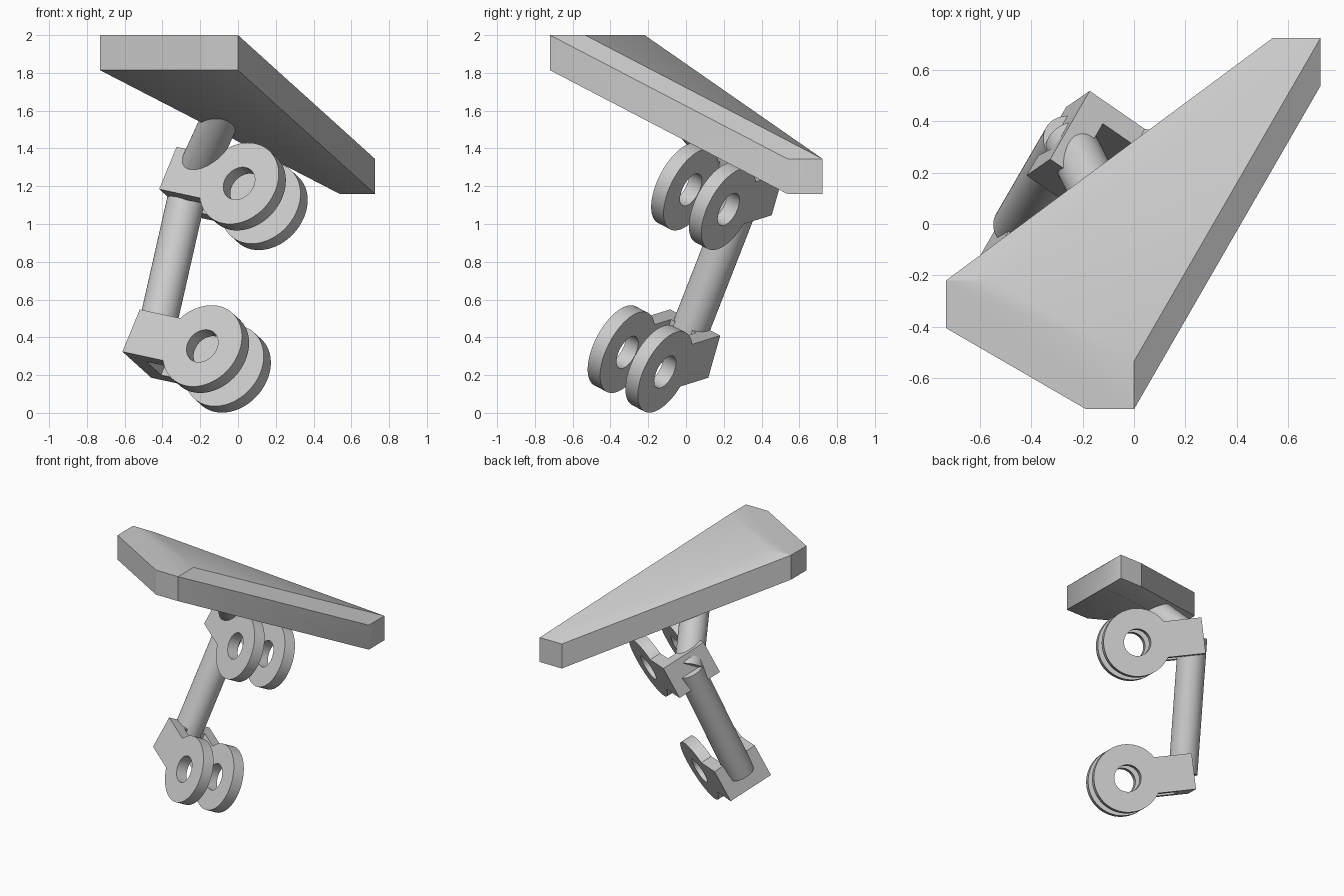
import bpy, bmesh, math
from mathutils import Vector, Matrix

cube = bpy.data.objects.get("Cube")
if cube:
    bpy.data.objects.remove(cube)

grey = bpy.data.materials.new("light_grey")
grey.use_nodes = True
colour = (0.6, 0.6, 0.6, 1)
grey.diffuse_color = colour
grey.node_tree.nodes["Principled BSDF"].inputs["Base Color"].default_value = colour


def select(obj):
    bpy.ops.object.select_all(action='DESELECT')
    obj.select_set(True)
    bpy.context.view_layer.objects.active = obj


def add_object(name, data, matrix=None):
    obj = bpy.data.objects.new(name, data)
    bpy.context.scene.collection.objects.link(obj)
    if matrix:
        obj.matrix_world = matrix
    return obj


def finish(obj):
    obj.data.materials.clear()
    obj.data.materials.append(grey)
    select(obj)
    bpy.ops.object.shade_smooth_by_angle()


def mesh_from(name, bm):
    bmesh.ops.recalc_face_normals(bm, faces=bm.faces)
    mesh = bpy.data.meshes.new(name)
    bm.to_mesh(mesh)
    bm.free()
    return mesh


def rod(name, start, end, radius):
    bm = bmesh.new()
    bmesh.ops.create_cone(bm, cap_ends=True, segments=64, radius1=radius,
                          radius2=radius, depth=(end - start).length)
    turn = (end - start).to_track_quat('Z', 'Y').to_matrix().to_4x4()
    obj = add_object(name, mesh_from(name, bm),
                     Matrix.Translation((start + end) / 2) @ turn)
    finish(obj)


# Plate: hull around three equal corner cubes
corners = [Vector((-0.637, -0.312, 1.907)), Vector((-0.093, -0.627, 1.907)),
           Vector((0.632, 0.63, 1.252))]
bm = bmesh.new()
for c in corners:
    bmesh.ops.create_cube(bm, size=0.186, matrix=Matrix.Translation(c))
bmesh.ops.delete(bm, geom=bm.faces[:], context='FACES_ONLY')
hull = bmesh.ops.convex_hull(bm, input=bm.verts[:])
loose = {v for v in bm.verts if not v.link_faces}
bmesh.ops.delete(bm, geom=list(loose), context='VERTS')
wires = [e for e in bm.edges if not e.link_faces]
bmesh.ops.delete(bm, geom=wires, context='EDGES')
plate = add_object("plate", mesh_from("plate", bm))
finish(plate)

# Directions shared by the linkage: across, along the hinge pin, up the rod
across = (corners[1] - corners[0]).normalized()
pin = (corners[2] - corners[1]).normalized()
up = across.cross(pin).normalized()
tilt = math.radians(11)
arm = -across * math.cos(tilt) + up * math.sin(tilt)
rise = across * math.sin(tilt) + up * math.cos(tilt)

# Clevis dimensions
R, HOLE, HALF, REACH = 0.236, 0.094, 0.125, 0.465
WIDTH, GAP, SLOT_END = 0.336, 0.17, 0.355
upper = Vector((0.082, 0.093, 1.146))
lower = upper - up * 0.944


def clevis_mesh():
    # Ring and arm outline with a pin hole, extruded to full width
    a = math.asin(HALF / R)
    steps = 64
    angles = [a + (2 * math.pi - 2 * a) * i / steps for i in range(steps + 1)]
    outline = [(R * math.cos(t), R * math.sin(t)) for t in angles]
    outline += [(REACH, -HALF), (REACH, HALF)]
    hole = [(HOLE * math.cos(t), HOLE * math.sin(t))
            for t in (2 * math.pi * i / 48 for i in range(48))]
    curve = bpy.data.curves.new("clevis_profile", 'CURVE')
    curve.dimensions = '2D'
    curve.fill_mode = 'BOTH'
    curve.extrude = WIDTH / 2
    for points in (outline, hole):
        s = curve.splines.new('POLY')
        s.points.add(len(points) - 1)
        for p, (x, y) in zip(s.points, points):
            p.co = (x, y, 0, 1)
        s.use_cyclic_u = True
    body = add_object("clevis_body", curve)
    select(body)
    bpy.ops.object.convert(target='MESH')
    body = bpy.context.view_layer.objects.active
    bm = bmesh.new()
    bm.from_mesh(body.data)
    bmesh.ops.remove_doubles(bm, verts=bm.verts, dist=0.0001)
    bmesh.ops.recalc_face_normals(bm, faces=bm.faces)
    bm.to_mesh(body.data)
    bm.free()
    # Slot that splits the body into two cheeks
    bm = bmesh.new()
    bmesh.ops.create_cube(bm, size=1)
    bmesh.ops.scale(bm, vec=(1, 1, GAP), verts=bm.verts)
    bmesh.ops.translate(bm, vec=(SLOT_END - 0.5, 0, 0), verts=bm.verts)
    cutter = add_object("slot_cutter", mesh_from("slot_cutter", bm))
    cutter.hide_render = True
    mod = body.modifiers.new("slot", 'BOOLEAN')
    mod.operation = 'DIFFERENCE'
    mod.solver = 'EXACT'
    mod.object = cutter
    select(body)
    bpy.ops.object.modifier_apply(modifier=mod.name)
    mesh = body.data
    bpy.data.objects.remove(body)
    bpy.data.objects.remove(cutter)
    return mesh


# Two clevises, one at each end of the rod
shared = clevis_mesh()
for name, centre in (("upper_clevis", upper), ("lower_clevis", lower)):
    frame = Matrix((arm, rise, pin)).transposed().to_4x4()
    finish(add_object(name, shared.copy(), Matrix.Translation(centre) @ frame))

# Long rod between the clevises and short strut up into the plate
offset = -across * 0.408 + up * 0.08
rod("link_rod", lower + offset, upper + offset, 0.1)
rod("plate_strut", upper + arm * 0.408, sum(corners, Vector()) / 3, 0.1)
